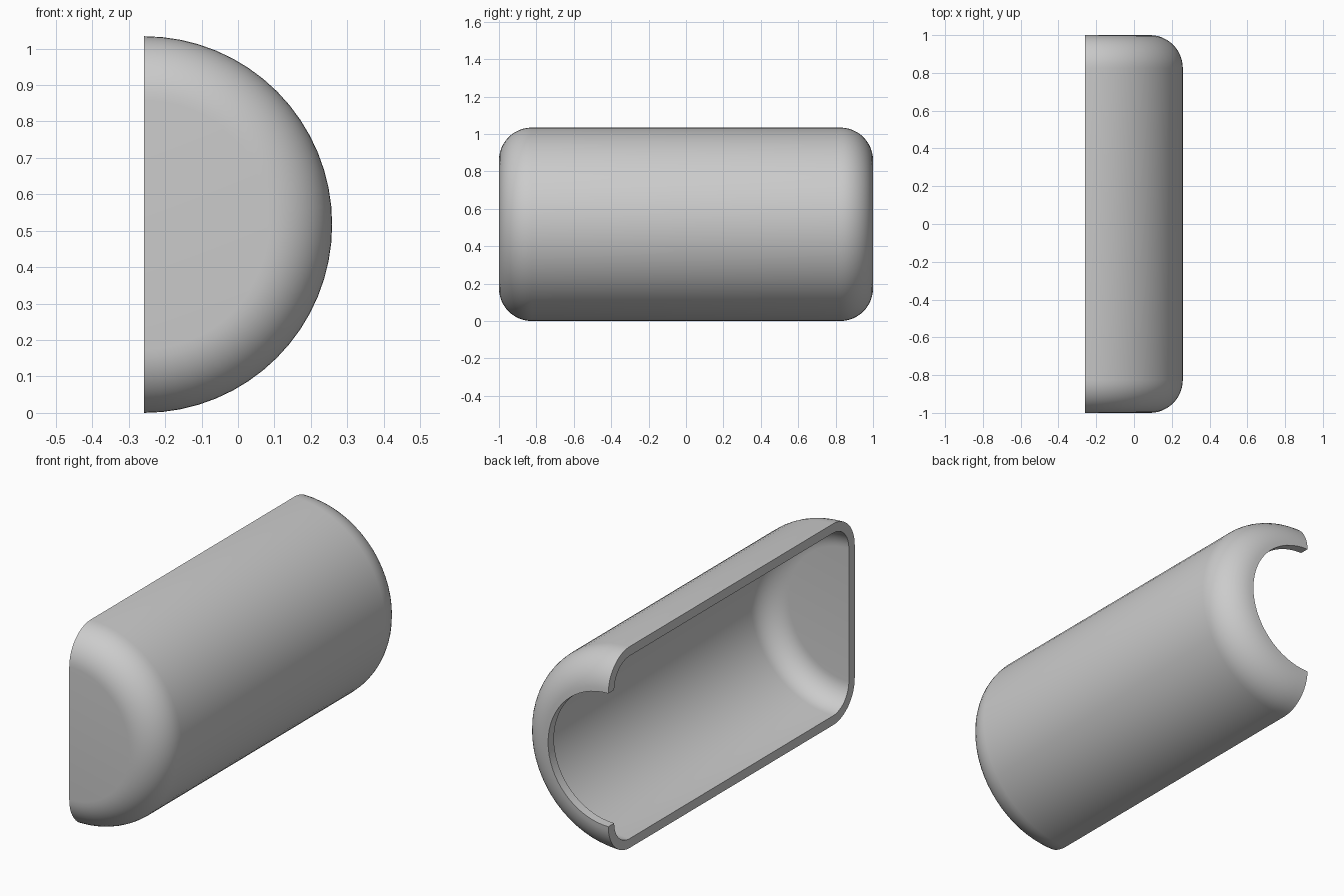
import bpy, bmesh
from math import sin, cos, pi, radians

cube = bpy.data.objects.get("Cube")
if cube:
    bpy.data.objects.remove(cube)

R, HALF = 0.517, 1.0        # outer radius, half length
FILLET, WALL = 0.175, 0.048  # end rounding, wall thickness
HOLE = R - FILLET           # flat end radius, also the back opening
AXIS_X, AXIS_Z = -R / 2, R
SEGMENTS, ROUND = 32, 12

grey = bpy.data.materials.new("grey")
grey.use_nodes = True
colour = (0.6, 0.6, 0.6, 1)
grey.diffuse_color = colour
grey.node_tree.nodes["Principled BSDF"].inputs["Base Color"].default_value = colour


def corner(radius, end):
    """Quarter round from the flat end (front -1, back 1) out to the side."""
    return [(HOLE + radius * sin(a), end * (HALF - FILLET + radius * cos(a)))
            for a in (pi / 2 * i / ROUND for i in range(ROUND + 1))]


# Closed wall section as (radius, y): outside front to back, then inside back to front
outside = [(0, -HALF)] + corner(FILLET, -1) + corner(FILLET, 1)[::-1]
inner = FILLET - WALL
inside = corner(inner, 1) + corner(inner, -1)[::-1] + [(0, WALL - HALF)]
section = outside + inside

# Sweep the section through half a turn
bm = bmesh.new()
rings = []
for s in range(SEGMENTS + 1):
    a = -pi / 2 + pi * s / SEGMENTS
    rings.append([bm.verts.new((AXIS_X + r * cos(a), y, AXIS_Z + r * sin(a)))
                  for r, y in section])
for a, b in zip(rings, rings[1:]):
    for i in range(len(section) - 1):
        bm.faces.new((a[i], a[i + 1], b[i + 1], b[i]))

# Flat cut faces of the wall
bm.faces.new(rings[0])
bm.faces.new(rings[-1])
bmesh.ops.remove_doubles(bm, verts=bm.verts, dist=0.0001)
bmesh.ops.recalc_face_normals(bm, faces=bm.faces)
bmesh.ops.triangulate(bm, faces=[f for f in bm.faces if len(f.verts) > 4])

mesh = bpy.data.meshes.new("half_shell")
bm.to_mesh(mesh)
bm.free()
mesh.materials.append(grey)
shell = bpy.data.objects.new("half_shell", mesh)
bpy.context.collection.objects.link(shell)
bpy.context.view_layer.objects.active = shell
shell.select_set(True)
bpy.ops.object.shade_smooth_by_angle(angle=radians(30))
